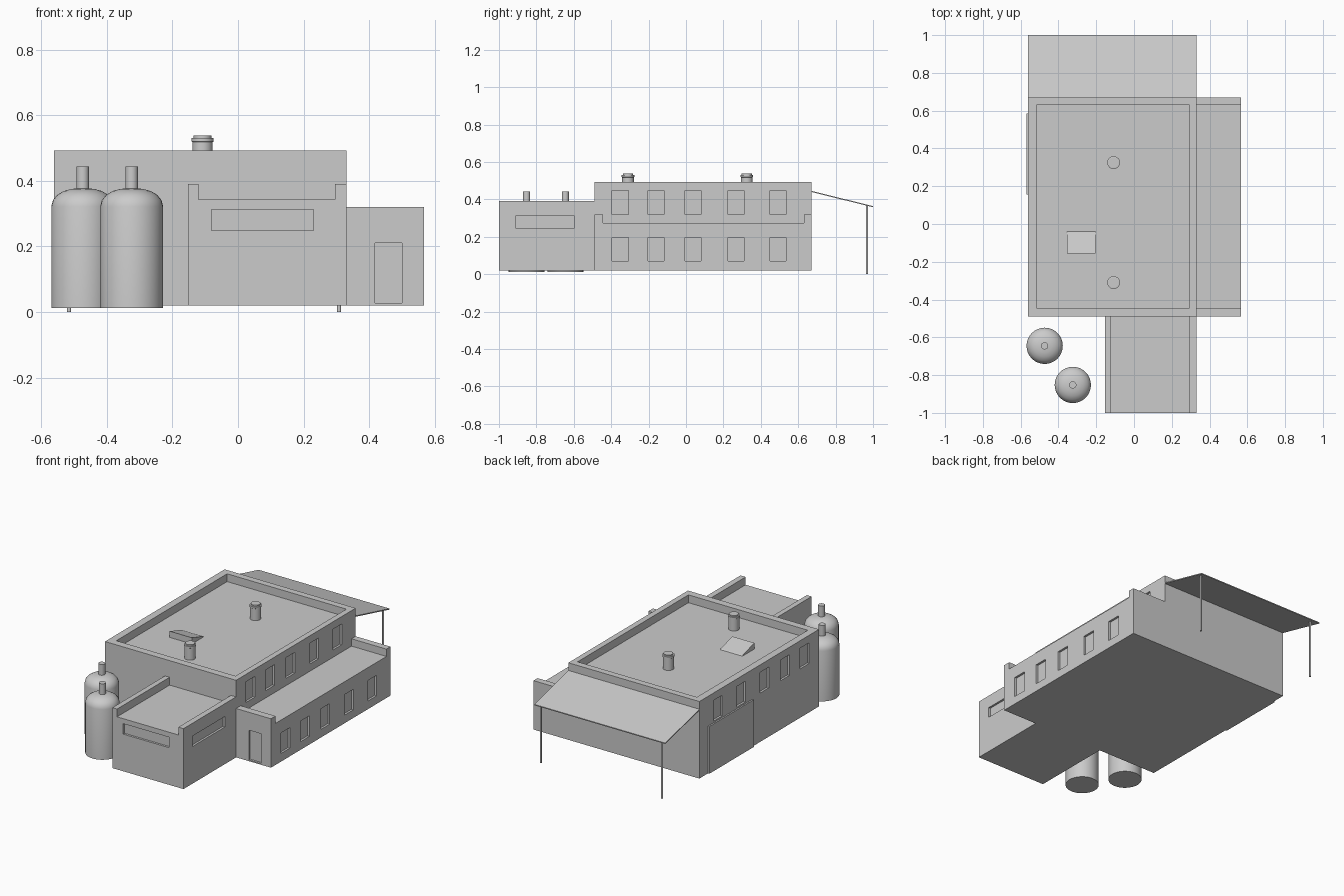
import bpy, bmesh, math
from mathutils import Matrix, Vector

if "Cube" in bpy.data.objects:
    bpy.data.objects.remove(bpy.data.objects["Cube"])

grey = bpy.data.materials.new("plain grey")
grey.diffuse_color = (0.6, 0.6, 0.6, 1)
grey.use_nodes = True
grey.node_tree.nodes["Principled BSDF"].inputs["Base Color"].default_value = grey.diffuse_color


def finish(name, bm):
    bmesh.ops.recalc_face_normals(bm, faces=bm.faces)
    me = bpy.data.meshes.new(name)
    bm.to_mesh(me)
    bm.free()
    me.materials.append(grey)
    ob = bpy.data.objects.new(name, me)
    bpy.context.collection.objects.link(ob)
    return ob


def add_box(bm, x, y, z):
    """Add a box given as (min, max) pairs."""
    size = [b - a for a, b in (x, y, z)]
    mid = [(a + b) / 2 for a, b in (x, y, z)]
    mat = Matrix.Translation(mid) @ Matrix.Diagonal((*size, 1))
    bmesh.ops.create_cube(bm, size=1, matrix=mat)


def boxes(name, *specs):
    bm = bmesh.new()
    for s in specs:
        add_box(bm, *s)
    return finish(name, bm)


def block(name, body, cuts):
    """A box with roof wells and window recesses cut out of it."""
    ob = boxes(name, body)
    cutter = boxes(name + "_cutter", *cuts)
    cutter.hide_render = True
    mod = ob.modifiers.new("cut", 'BOOLEAN')
    mod.operation, mod.solver, mod.object = 'DIFFERENCE', 'EXACT', cutter
    bpy.context.view_layer.objects.active = ob
    bpy.ops.object.modifier_apply(modifier=mod.name)
    bpy.data.objects.remove(cutter)
    return ob


def extrude_x(name, profile, x0, x1):
    """Extrude a (y, z) profile along x."""
    bm = bmesh.new()
    face = bm.faces.new([bm.verts.new((x0, y, z)) for y, z in profile])
    geo = bmesh.ops.extrude_face_region(bm, geom=[face])["geom"]
    bmesh.ops.translate(bm, vec=Vector((x1 - x0, 0, 0)),
                        verts=[v for v in geo if isinstance(v, bmesh.types.BMVert)])
    return finish(name, bm)


def lathe(name, profile, x, y, sides=32):
    """Spin an (r, z) profile about a vertical axis, with closed ends."""
    bm = bmesh.new()
    rings = [[bm.verts.new((x + r * math.cos(2 * math.pi * i / sides),
                            y + r * math.sin(2 * math.pi * i / sides), z))
              for i in range(sides)] for r, z in profile]
    for a, b in zip(rings, rings[1:]):
        for i in range(sides):
            j = (i + 1) % sides
            bm.faces.new((a[i], a[j], b[j], b[i]))
    bm.faces.new(rings[0])
    bm.faces.new(rings[-1])
    ob = finish(name, bm)
    bpy.ops.object.select_all(action='DESELECT')
    ob.select_set(True)
    bpy.context.view_layer.objects.active = ob
    bpy.ops.object.shade_smooth_by_angle(angle=math.radians(35))
    return ob


BASE, D = 0.02, 0.013
window_y = [(-0.395, -0.307), (-0.203, -0.118), (-0.005, 0.08), (0.225, 0.31), (0.449, 0.535)]

# main hall: roof well behind a parapet, upper windows on both long sides
cuts = [((-0.515, 0.295), (-0.445, 0.63), (0.445, 0.6))]
for wy in window_y:
    cuts.append(((0.33 - D, 0.4), wy, (0.32, 0.447)))
    cuts.append(((-0.6, -0.56 + D), wy, (0.32, 0.447)))
block("main_hall", ((-0.56, 0.33), (-0.49, 0.67), (BASE, 0.493)), cuts)

# side wing: low roof between end parapets, windows and a front door
cuts = [((0.32, 0.7), (-0.445, 0.63), (0.275, 0.5)),
        ((0.417, 0.5), (-0.6, -0.49 + D), (0.027, 0.21))]
cuts += [((0.567 - D, 0.7), wy, (0.07, 0.196)) for wy in window_y]
block("side_wing", ((0.33, 0.567), (-0.49, 0.67), (BASE, 0.32)), cuts)

# front wing: roof between side parapets, long strip windows
block("front_wing", ((-0.153, 0.33), (-1.0, -0.49), (BASE, 0.391)),
      [((-0.121, 0.295), (-1.1, -0.4), (0.343, 0.5)),
       ((-0.08, 0.23), (-1.1, -1.0 + D), (0.248, 0.312)),
       ((0.33 - D, 0.4), (-0.912, -0.597), (0.248, 0.312))])

# loading door on the left side
boxes("loading_door", ((-0.569, -0.56), (0.155, 0.585), (BASE, 0.31)))

# rear canopy on two posts
extrude_x("rear_canopy", [(0.665, 0.447), (1.0, 0.364), (1.0, 0.358), (0.665, 0.441)], -0.56, 0.33)
for side, x in (("left", -0.515), ("right", 0.308)):
    lathe("canopy_post_" + side, [(0.006, 0), (0.006, 0.368)], x, 0.968, 12)

# sloping roof hatch
extrude_x("roof_hatch", [(-0.155, 0.445), (-0.155, 0.483), (-0.045, 0.45), (-0.04, 0.445)], -0.355, -0.205)

# roof vents with a stepped cap
vent = [(0.031, 0.44), (0.031, 0.518), (0.034, 0.52), (0.034, 0.53), (0.027, 0.531), (0.027, 0.538)]
for side, y in (("front", -0.31), ("rear", 0.325)):
    lathe("roof_vent_" + side, vent, -0.108, y, 24)

# storage tanks with domed tops and outlet pipes
tank = [(0.096, 0.013), (0.096, 0.322), (0.091, 0.341), (0.078, 0.357), (0.058, 0.369),
        (0.036, 0.375), (0.019, 0.377), (0.019, 0.443)]
for side, x, y in (("rear", -0.473, -0.645), ("front", -0.324, -0.852)):
    lathe("tank_" + side, tank, x, y)
